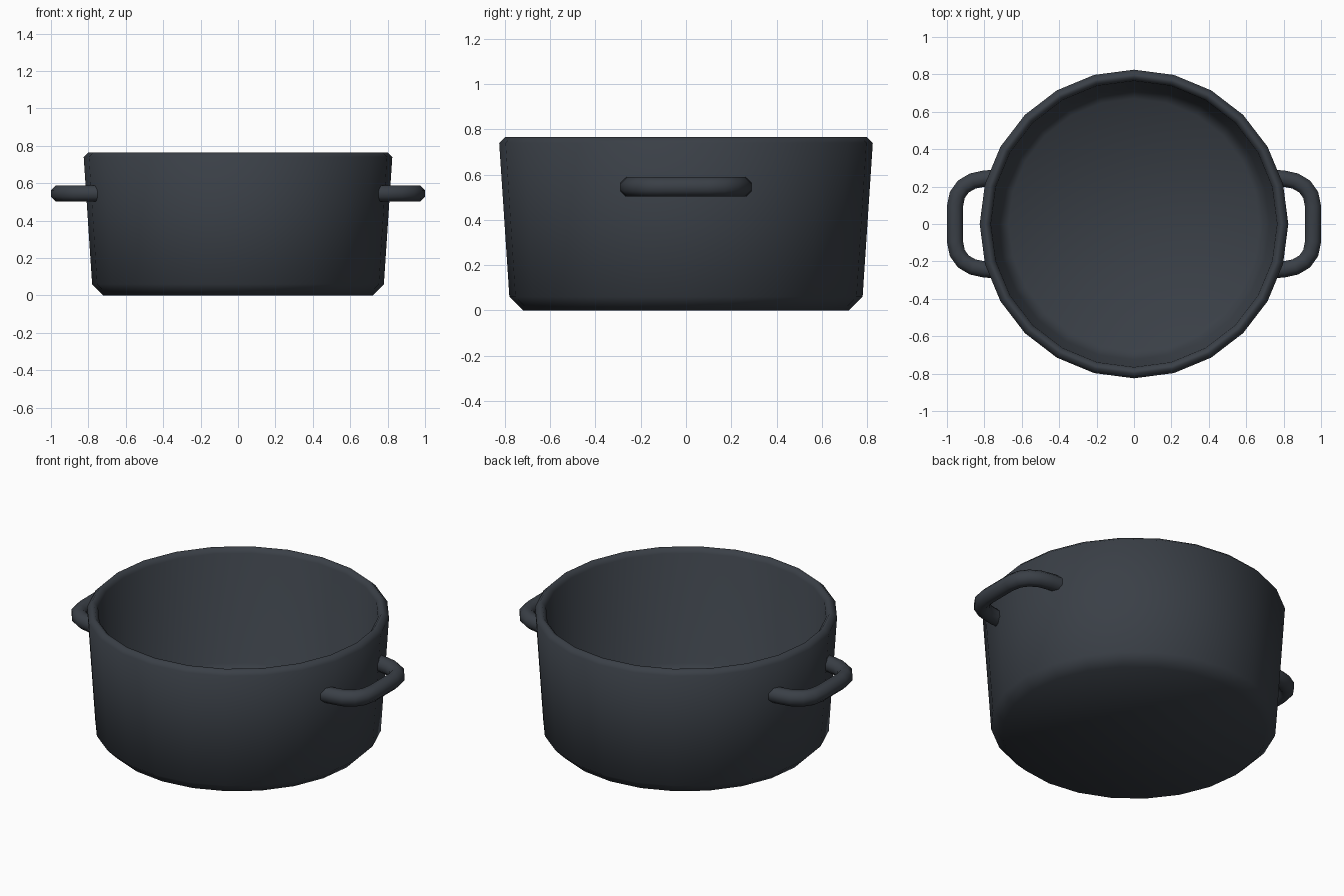
import bpy, bmesh, math
from mathutils import Vector

if "Cube" in bpy.data.objects:
    bpy.data.objects.remove(bpy.data.objects["Cube"])

iron = bpy.data.materials.new("dark_iron")
iron.diffuse_color = (0.042, 0.050, 0.062, 1)
iron.use_nodes = True
iron.node_tree.nodes["Principled BSDF"].inputs["Base Color"].default_value = iron.diffuse_color


def finish(bm, name):
    bmesh.ops.recalc_face_normals(bm, faces=bm.faces[:])
    me = bpy.data.meshes.new(name)
    bm.to_mesh(me)
    bm.free()
    ob = bpy.data.objects.new(name, me)
    bpy.context.collection.objects.link(ob)
    me.materials.append(iron)
    bpy.ops.object.select_all(action='DESELECT')
    ob.select_set(True)
    bpy.context.view_layer.objects.active = ob
    bpy.ops.object.shade_smooth_by_angle(angle=math.radians(60))
    return ob


def skin(bm, rings):
    # Bridge consecutive closed rings and cap both ends
    loops = [[bm.verts.new(p) for p in ring] for ring in rings]
    n = len(loops[0])
    for a, b in zip(loops, loops[1:]):
        for i in range(n):
            j = (i + 1) % n
            bm.faces.new((a[i], a[j], b[j], b[i]))
    bm.faces.new(loops[0][::-1])
    bm.faces.new(loops[-1])


# Pot body: 24-sided lathe, outside up, over the rim, down to the floor
profile = [(0.72, 0), (0.78, 0.06), (0.825, 0.74), (0.80, 0.765),
           (0.785, 0.765), (0.765, 0.74), (0.725, 0.10), (0.67, 0.05)]
SIDES = 24
bm = bmesh.new()
skin(bm, [[(r * math.cos(math.tau * i / SIDES), r * math.sin(math.tau * i / SIDES), z)
           for i in range(SIDES)] for r, z in profile])
finish(bm, "pot_body")

# Handles: octagonal tube swept along a rounded U
half = [(0.752, 0.247), (0.80, 0.243), (0.862, 0.23), (0.913, 0.20),
        (0.945, 0.155), (0.957, 0.095)]
path = [Vector((x, y, 0.545)) for x, y in half]
path += [Vector((x, -y, 0.545)) for x, y in reversed(half)]
RADIUS = 0.0465


def handle(name, side):
    rings = []
    for i, p in enumerate(path):
        t = (path[min(i + 1, len(path) - 1)] - path[max(i - 1, 0)]).normalized()
        if i in (0, len(path) - 1):
            t = Vector((1 if i == 0 else -1, 0, 0))
        out = t.cross(Vector((0, 0, 1)))
        ring = []
        for k in range(8):
            a = math.tau * (k + 0.5) / 8
            q = p + out * (RADIUS * math.cos(a)) + Vector((0, 0, RADIUS * math.sin(a)))
            ring.append((q.x * side, q.y, q.z))
        rings.append(ring)
    bm = bmesh.new()
    skin(bm, rings)
    finish(bm, name)


handle("right_handle", 1)
handle("left_handle", -1)
